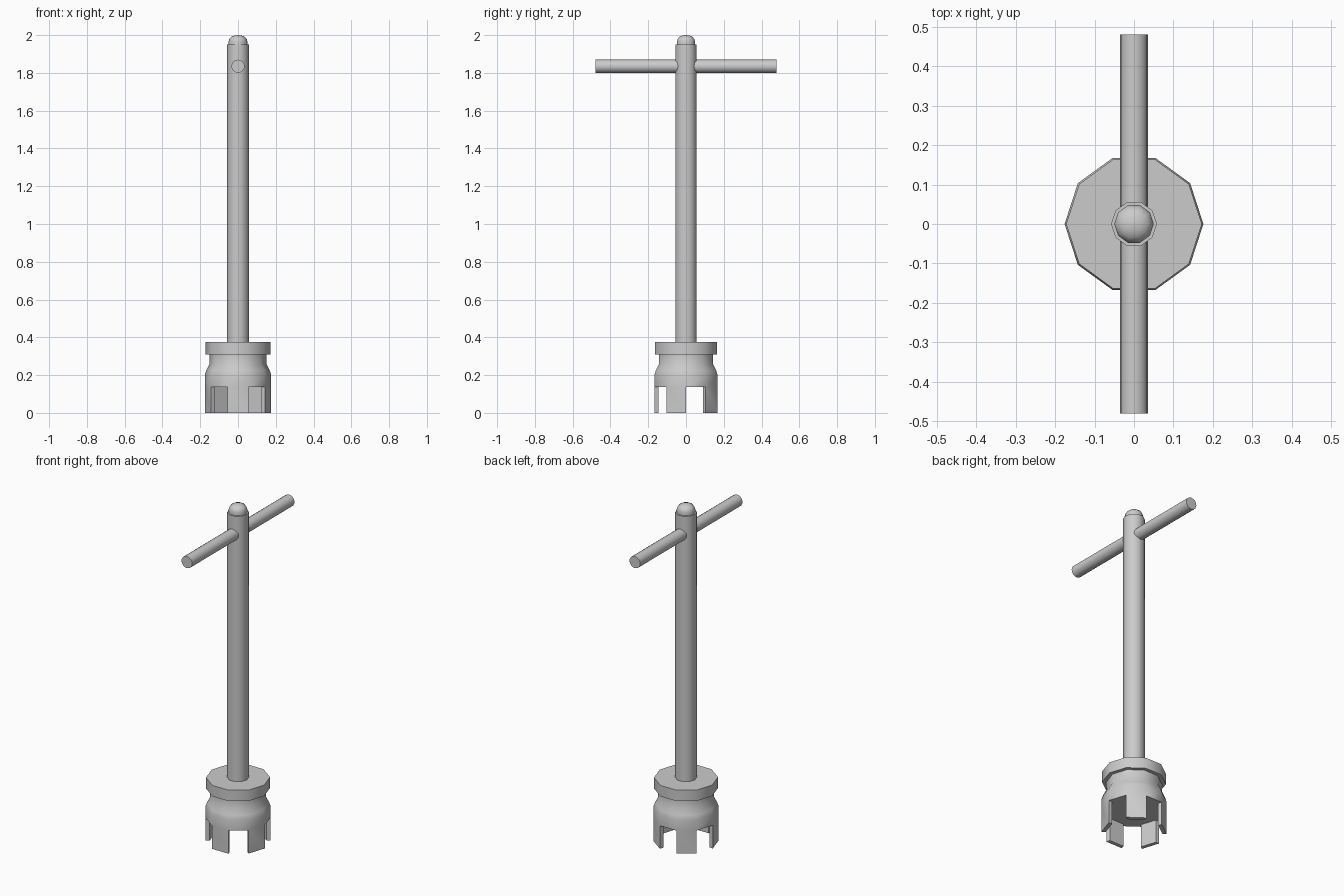
import bpy, bmesh
from math import cos, sin, pi, radians

if "Cube" in bpy.data.objects:
    bpy.data.objects.remove(bpy.data.objects["Cube"])

SIDES = 10


def finish(name, bm, angle=40):
    bmesh.ops.recalc_face_normals(bm, faces=bm.faces)
    me = bpy.data.meshes.new(name)
    bm.to_mesh(me)
    bm.free()
    ob = bpy.data.objects.new(name, me)
    bpy.context.collection.objects.link(ob)
    bpy.ops.object.select_all(action='DESELECT')
    ob.select_set(True)
    bpy.context.view_layer.objects.active = ob
    bpy.ops.object.shade_smooth_by_angle(angle=radians(angle))
    return ob


def ring(bm, r, z, n=SIDES):
    return [bm.verts.new((r * cos(2 * pi * i / n), r * sin(2 * pi * i / n), z))
            for i in range(n)]


def skin(bm, loops):
    for a, b in zip(loops, loops[1:]):
        n = len(a)
        for i in range(n):
            j = (i + 1) % n
            bm.faces.new((a[i], a[j], b[j], b[i]))


def lathe(name, profile):
    bm = bmesh.new()
    loops = [ring(bm, r, z) for r, z in profile]
    skin(bm, loops)
    bm.faces.new(loops[0])
    bm.faces.new(loops[-1])
    return finish(name, bm)


# socket head: slotted crown, waist and flange
OUT, INN, SLOT = 0.176, 0.153, 0.137
bm = bmesh.new()
outer, inner = ring(bm, OUT, SLOT), ring(bm, INN, SLOT)
top = [ring(bm, r, z) for r, z in
       ((OUT, 0.20), (0.168, 0.225), (0.15, 0.26), (0.15, 0.31), (0.172, 0.31), (0.172, 0.375))]
skin(bm, [outer] + top)
bm.faces.new(top[-1])
bm.faces.new(inner)
low_out, low_in = ring(bm, OUT, 0), ring(bm, INN, 0)
for i in range(SIDES):
    j = (i + 1) % SIDES
    if i % 2:   # a tooth hangs under every second side
        for a, b in ((outer, low_out), (inner, low_in), (low_out, low_in)):
            bm.faces.new((a[i], a[j], b[j], b[i]))
        for k in (i, j):
            bm.faces.new((outer[k], inner[k], low_in[k], low_out[k]))
    else:
        bm.faces.new((outer[i], outer[j], inner[j], inner[i]))
finish("socket_head", bm)

# long shaft
lathe("shaft", [(0.058, 0.36), (0.058, 1.95)])

# rounded cap on the shaft
lathe("shaft_cap", [(0.05, 1.94), (0.05, 1.966), (0.046, 1.98), (0.035, 1.992), (0.018, 1.998), (0.004, 2.0)])

# sliding cross handle
bm = bmesh.new()
loops = [ring(bm, 0.035, z, 16) for z in (-0.48, 0.48)]
skin(bm, loops)
for l in loops:
    bm.faces.new(l)
handle = finish("cross_handle", bm)
handle.location.z = 1.835
handle.rotation_euler.x = pi / 2
